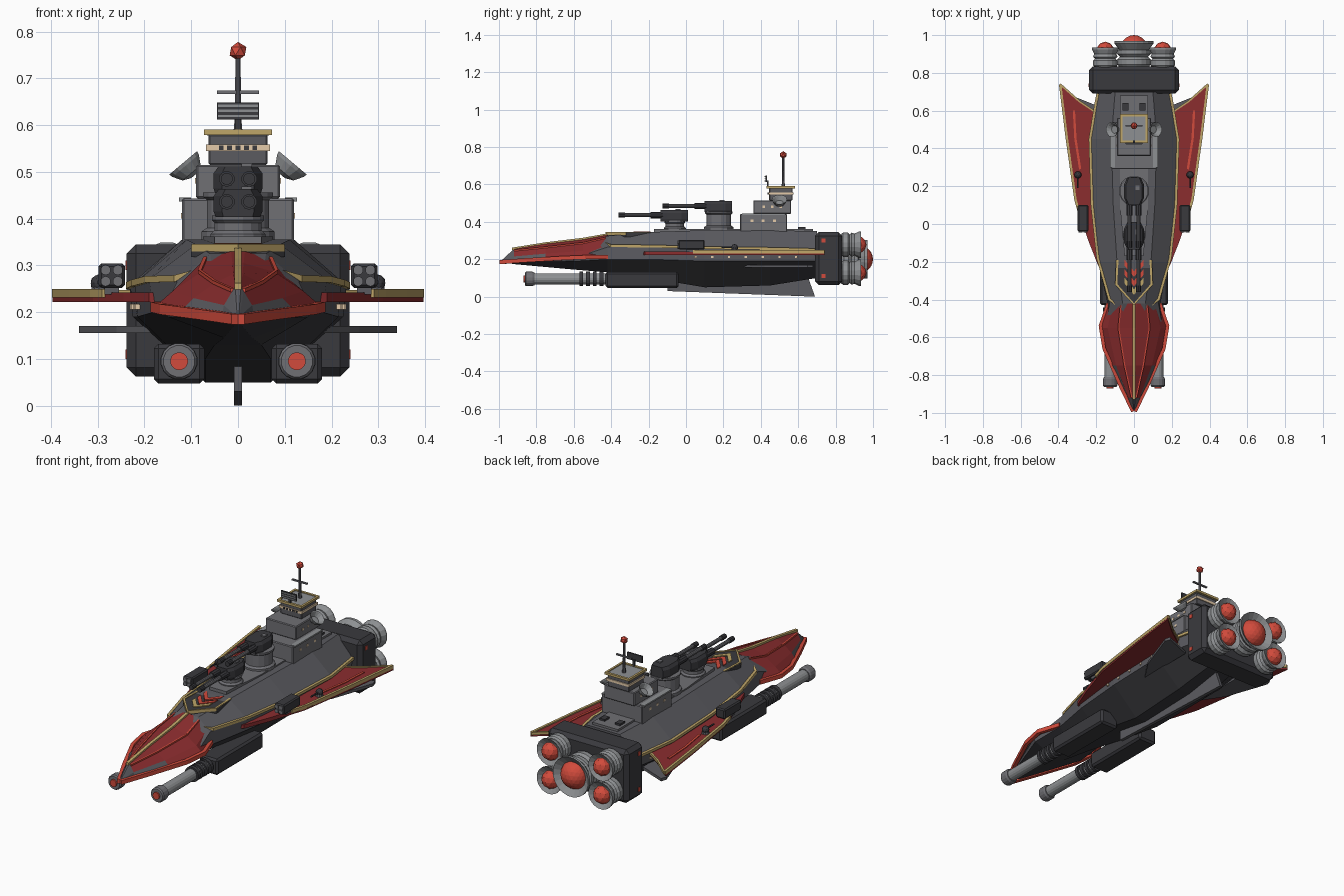
import bpy, bmesh, math
from mathutils import Vector, Matrix

def mat(name, r, g, b):
    m = bpy.data.materials.new(name)
    m.diffuse_color = (r, g, b, 1)
    return m

HULL = mat("hull_grey", .105, .105, .118)
DARK = mat("dark_grey", .042, .042, .048)
MID = mat("mid_grey", .16, .16, .175)
LIGHT = mat("light_grey", .27, .28, .29)
RED = mat("deep_red", .26, .026, .028)
BRIGHT = mat("bright_red", .64, .07, .045)
GOLD = mat("gold", .52, .38, .14)
CREAM = mat("cream", .78, .60, .40)

def finish(name, bm, *mats):
    bmesh.ops.recalc_face_normals(bm, faces=bm.faces)
    me = bpy.data.meshes.new(name)
    bm.to_mesh(me); bm.free()
    for m in mats:
        me.materials.append(m)
    ob = bpy.data.objects.new(name, me)
    bpy.context.collection.objects.link(ob)
    return ob

def loft(name, rings, mats, rule=None):
    bm = bmesh.new()
    vs = [[bm.verts.new(p) for p in r] for r in rings]
    n = len(rings[0])
    for i in range(len(rings) - 1):
        for j in range(n):
            k = (j + 1) % n
            f = bm.faces.new((vs[i][j], vs[i][k], vs[i+1][k], vs[i+1][j]))
            if rule:
                f.material_index = rule(i, j)
    bm.faces.new(vs[0]); bm.faces.new(vs[-1])
    return finish(name, bm, *mats)

def mirrored(y, half):
    return [(x, y, z) for x, z in half] + [(-x, y, z) for x, z in reversed(half)]

def prism(name, pts, z0, z1, m):
    return loft(name, [[(x, y, z) for x, y in pts] for z in (z0, z1)], [m])

def box(name, x, y, z, m, bevel=0):
    bm = bmesh.new()
    bmesh.ops.create_cube(bm, size=1)
    for v in bm.verts:
        v.co = [a[0] + (c + .5) * (a[1] - a[0]) for a, c in zip((x, y, z), v.co)]
    if bevel:
        bmesh.ops.bevel(bm, geom=bm.edges[:], offset=bevel, segments=1, affect='EDGES')
    return finish(name, bm, m)

def lathe(name, c, prof, m, axis='Y', n=16):
    # prof: (radius, distance along axis)
    rings = []
    for r, d in prof:
        ring = []
        for k in range(n):
            a = 2 * math.pi * (k + .5) / n
            u, v = r * math.cos(a), r * math.sin(a)
            o = (u, d, v) if axis == 'Y' else (u, v, d)
            ring.append(tuple(p + q for p, q in zip(c, o)))
        rings.append(ring)
    return loft(name, rings, [m])

def strip(name, pts, w, h, m):
    pts = [Vector(p) for p in pts]
    rings = []
    for i, p in enumerate(pts):
        t = pts[min(i + 1, len(pts) - 1)] - pts[max(i - 1, 0)]
        s = Vector((t.y, -t.x, 0)).normalized() * w / 2
        u = Vector((0, 0, h / 2))
        rings.append([p + s + u, p - s + u, p - s - u, p + s - u])
    return loft(name, rings, [m])

def ball(name, c, r, m, sub=2):
    bm = bmesh.new()
    bmesh.ops.create_icosphere(bm, subdivisions=sub, radius=r, matrix=Matrix.Translation(c))
    return finish(name, bm, m)

# main hull
hull = [(-.93, (.01, .2), (.03, .19), (.03, .185), (.005, .175)),
        (-.6, (.05, .26), (.16, .205), (.15, .19), (.03, .145)),
        (-.42, (.06, .325), (.13, .265), (.14, .20), (.05, .13)),
        (-.2, (.09, .345), (.19, .27), (.18, .20), (.07, .10)),
        (.1, (.11, .355), (.22, .262), (.215, .19), (.07, .05)),
        (.45, (.12, .355), (.232, .257), (.225, .19), (.08, .06)),
        (.70, (.10, .35), (.19, .25), (.18, .19), (.07, .1))]
loft("main_hull", [mirrored(y, h) for y, *h in hull], [HULL, DARK], lambda i, j: int(j in (2, 3, 4)))
prism("deck_plate", [(-.05, -.17), (.05, -.17), (.075, .1), (.075, .68), (-.075, .68), (-.075, .1)], .34, .362, MID)
loft("keel_fin", [[(x, -.1, .03), (x, .69, 0), (x, .65, .11), (x, -.1, .09)] for x in (-.009, .009)], [HULL])

# armoured nose
nose = [(-.985, (.002, .195), (.004, .194), (.006, .192), (.008, .185)),
        (-.92, (.006, .255), (.012, .245), (.03, .215), (.035, .19)),
        (-.75, (.01, .282), (.05, .262), (.095, .23), (.125, .2)),
        (-.55, (.012, .305), (.08, .285), (.14, .245), (.18, .21)),
        (-.42, (.015, .33), (.07, .315), (.11, .27), (.135, .215))]
loft("nose_armour", [mirrored(y, h) for y, *h in nose], [RED, HULL],
     lambda i, j: int(i == 0 or j == 3 or (j in (2, 4) and i < 2)))
strip("nose_ridge", [(0, -.93, .255), (0, -.75, .284), (0, -.55, .308), (0, -.41, .333)], .016, .014, GOLD)

# bow deck chevrons
prism("bow_plate", [(-.095, -.19), (-.1, -.32), (0, -.43), (.1, -.32), (.095, -.19), (0, -.27)], .318, .342, DARK)
strip("bow_plate_trim", [(-.088, -.19, .338), (-.094, -.32, .338), (0, -.425, .338), (.094, -.32, .338), (.088, -.19, .338)], .012, .016, GOLD)
for i, (y, m) in enumerate(((-.30, BRIGHT), (-.345, GOLD), (-.25, BRIGHT))):
    prism(f"bow_chevron_{i}", [(-.05, y + .06), (0, y), (.05, y + .06), (.05, y + .03), (0, y - .03), (-.05, y + .03)], .34, .346 + .001 * i, m)

# engine block and nozzles
box("engine_block", (-.238, .238), (.69, .835), (.062, .345), DARK, .02)
lathe("main_nozzle", (0, 0, .2), [(.07, .82), (.09, .845), (.09, .87), (.075, .885), (.09, .9), (.09, .92), (.08, .925), (.105, .955), (.105, .97), (.07, .945)], LIGHT, n=20)
ball("main_exhaust", (0, .926, .2), .074, BRIGHT, 3)
for s in (-1, 1):
    for z in (.278, .128):
        lathe("small_nozzle", (s * .152, 0, z), [(.05, .82), (.066, .84), (.066, .865), (.055, .875), (.066, .885), (.06, .9), (.072, .925), (.072, .935), (.048, .92)], LIGHT)
        ball("small_exhaust", (s * .152, .918, z), .047, BRIGHT)
    for z in (.3, .11):
        box("engine_lamp", sorted((s * .236, s * .241)), (.725, .745), (z - .01, z + .01), BRIGHT)

for s in (-1, 1):
    X = lambda a, b: sorted((s * a, s * b))
    P = lambda pts: [(s * p[0],) + tuple(p[1:]) for p in pts]
    # nose rim
    strip("nose_rim", P([(.137, -.42, .212), (.178, -.54, .211), (.158, -.66, .206), (.075, -.85, .195), (.006, -.993, .185)]), .018, .022, BRIGHT)
    strip("nose_panel_line", P([(.07, -.43, .315), (.082, -.55, .287), (.05, -.75, .264), (.012, -.92, .247)]), .008, .008, BRIGHT)
    # wings with trim
    prism("wing", P([(.15, -.24), (.19, -.22), (.245, -.08), (.31, .12), (.36, .45), (.397, .74), (.29, .65), (.19, .58)]), .222, .242, RED)
    strip("wing_edge_trim", P([(.285, .04, .24), (.31, .13, .24), (.355, .45, .24), (.391, .74, .24)]), .013, .018, GOLD)
    strip("wing_trailing_trim", P([(.391, .74, .24), (.29, .65, .24), (.2, .59, .24)]), .01, .014, GOLD)
    strip("wing_stripe", P([(.318, .6, .243), (.31, .45, .243), (.285, .29, .243)]), .012, .006, BRIGHT)
    strip("hull_trim", P([(.085, -.43, .285), (.13, -.4, .272), (.192, -.18, .27), (.222, .1, .262), (.233, .45, .257), (.2, .65, .252), (.192, .69, .25)]), .014, .014, GOLD)
    # lower stabiliser
    prism("lower_stabiliser", P([(.18, .3), (.26, .42), (.34, .65), (.33, .68), (.18, .62)]), .155, .17, HULL)
    # rocket pod
    box("rocket_pod", X(.242, .298), (-.04, .1), (.252, .304), DARK, .006)
    box("rocket_pod_mount", X(.255, .285), (0, .07), (.238, .256), HULL)
    for dx in (-.013, .013):
        for dz in (-.012, .012):
            lathe("rocket_tube", (s * .27 + dx, 0, .278 + dz), [(.011, -.045), (.011, -.03)], MID, n=10)
    # wing turret
    lathe("wing_turret_base", (s * .297, .26, 0), [(.02, .24), (.016, .256)], HULL, 'Z', 10)
    ball("wing_turret", (s * .297, .26, .262), .019, DARK)
    lathe("wing_turret_barrel", (s * .297, 0, .264), [(.005, .19), (.005, .26)], DARK, n=6)
    # underslung heavy guns
    box("gun_housing", X(.072, .18), (-.43, -.04), (.047, .132), DARK, .01)
    lathe("heavy_barrel", (s * .126, 0, .095), [(.03, -.84), (.03, -.42)], LIGHT)
    for k in range(4):
        lathe("barrel_collar", (s * .126, 0, .095), [(.04, -.57 + k * .036), (.04, -.55 + k * .036)], DARK)
    lathe("muzzle", (s * .126, 0, .095), [(.034, -.862), (.039, -.855), (.039, -.82), (.034, -.81)], MID)
    lathe("muzzle_core", (s * .126, 0, .095), [(.019, -.87), (.019, -.85)], BRIGHT)
    # hull portholes
    for k in range(7):
        y = .05 + k * .09
        w = .213 + .012 * min(1, max(0, (y - .1) / .35)) if y < .45 else .226 - .042 * (y - .45) / .25
        box("hull_window", X(w - .004, w + .007), (y - .006, y + .006), (.206, .217), CREAM)
    # superstructure side windows and ledges
    for k in range(3):
        box("lower_deck_window", X(.118, .122), (.345 + k * .06, .36 + k * .06), (.4, .412), CREAM)
        box("upper_deck_window", X(.088, .092), (.41 + k * .045, .422 + k * .045), (.475, .487), CREAM)
    box("deck_ledge", X(.1, .126), (.3, .53), (.437, .445), LIGHT)
    # sensor dish
    d = lathe("sensor_dish", (0, 0, 0), [(.008, -.02), (.026, -.012), (.038, .008), (.04, .016), (.035, .014), (.02, -.006)], LIGHT, 'Z', 14)
    d.matrix_world = Matrix.Translation((s * .107, .5, .507)) @ Matrix.Rotation(s * math.radians(40), 4, 'Y')
    # aft deck vents
    box("deck_vent", X(.03, .06), (.6, .64), (.355, .372), DARK)

# gun turrets
for name, y, z, r, zb in (("fore", -.06, .403, .06, .345), ("aft", .175, .452, .08, .35)):
    lathe(name + "_barbette", (0, y, 0), [(r, zb), (r, zb + .022), (r * .85, zb + .03), (r * .85, z - .012), (r * .95, z - .006), (r * .95, z + .004)], MID, 'Z')
    loft(name + "_gun_house", [[(x * a, y + b, h) for x, b in ((-.034, -.075), (.034, -.075), (.052, -.04), (.052, .035), (.035, .07), (-.035, .07), (-.052, .035), (-.052, -.04))]
         for a, b, h in ((.92, 0, z), (1, 0, z + .012), (1, 0, z + .045), (.8, 0, z + .06))][:4], [DARK])
    for x in (-.024, .024):
        lathe(name + "_gun_sleeve", (x, y, z + .033), [(.017, -.13), (.017, -.06)], DARK, n=10)
        lathe(name + "_gun_barrel", (x, y, z + .033), [(.01, -.285), (.01, -.1)], MID, n=10)
        lathe(name + "_gun_tip", (x, y, z + .033), [(.013, -.3), (.013, -.265)], DARK, n=10)
    box(name + "_hatch", (.008, .03), (y + .005, y + .03), (z + .058, z + .066), MID)

# superstructure
box("lower_deckhouse", (-.12, .12), (.29, .54), (.345, .443), MID, .004)
box("upper_deckhouse", (-.09, .09), (.36, .562), (.443, .515), MID, .004)
box("bridge", (-.063, .063), (.445, .57), (.515, .58), HULL, .003)
box("bridge_window_band", (-.068, .068), (.44, .575), (.545, .558), CREAM)
for k in range(5):
    x = -.036 + k * .018
    box("bridge_window", (x - .005, x + .005), (.437, .442), (.547, .556), DARK)
box("bridge_roof", (-.066, .066), (.443, .572), (.578, .586), LIGHT)
for s in (-1, 1):
    box("roof_trim_side", sorted((s * .062, s * .073)), (.43, .582), (.579, .591), GOLD)
    y = .506 + s * .07
    box("roof_trim_end", (-.073, .073), (y - .006, y + .006), (.579, .591), GOLD)

# mast, radar and beacon
lathe("mast", (0, .52, 0), [(.011, .58), (.007, .62), (.006, .75)], HULL, 'Z', 8)
ball("mast_beacon", (0, .52, .758), .02, BRIGHT, 1)
box("mast_crossbar", (-.045, .045), (.515, .525), (.667, .674), MID)
box("radar_post", (-.006, .006), (.432, .442), (.58, .62), DARK)
box("radar_panel", (-.045, .045), (.424, .432), (.612, .648), DARK)
for k in range(3):
    box("radar_slat", (-.043, .043), (.421, .425), (.617 + k * .011, .622 + k * .011), LIGHT)
